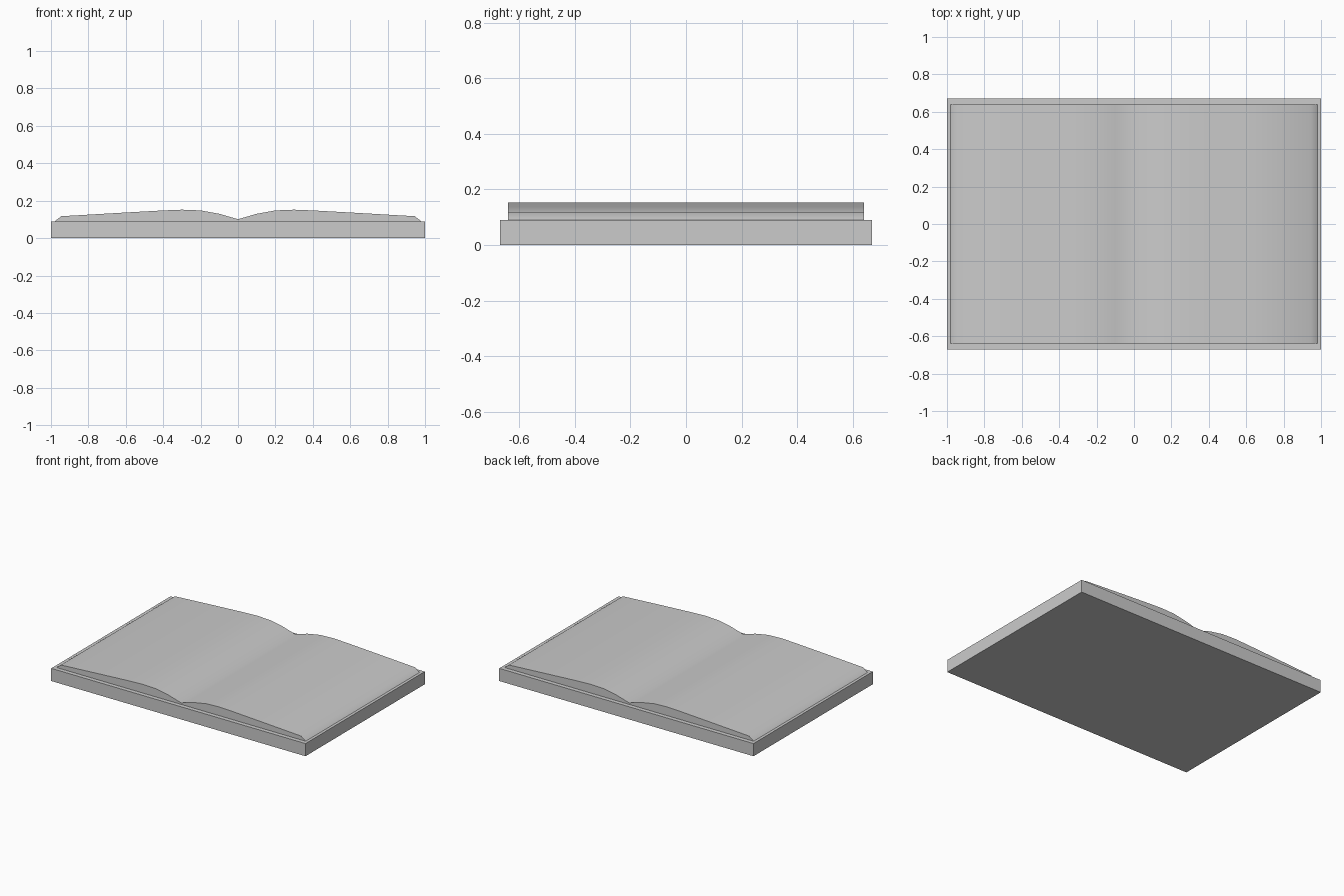
import bpy, bmesh

if "Cube" in bpy.data.objects:
    bpy.data.objects.remove(bpy.data.objects["Cube"])


def extrude_profile(name, points, half_depth):
    """Extrude an x/z outline along y, centred on y = 0."""
    bm = bmesh.new()
    face = bm.faces.new([bm.verts.new((x, -half_depth, z)) for x, z in points])
    ext = bmesh.ops.extrude_face_region(bm, geom=[face])
    verts = [g for g in ext["geom"] if isinstance(g, bmesh.types.BMVert)]
    bmesh.ops.translate(bm, verts=verts, vec=(0, 2 * half_depth, 0))
    bmesh.ops.recalc_face_normals(bm, faces=bm.faces)
    mesh = bpy.data.meshes.new(name)
    bm.to_mesh(mesh)
    bm.free()
    obj = bpy.data.objects.new(name, mesh)
    bpy.context.collection.objects.link(obj)
    return obj


# Flat cover slab
extrude_profile("cover", [(-1, 0), (1, 0), (1, 0.09), (-1, 0.09)], 0.67)

# Open pages: half outline from the centre fold to the outer edge, mirrored
half = [(0.1, 0.13), (0.2, 0.148), (0.3, 0.152), (0.4, 0.148),
        (0.6, 0.137), (0.945, 0.117), (0.98, 0.09)]
outline = [(-x, z) for x, z in reversed(half)] + [(0, 0.101)] + half
pages = extrude_profile("pages", outline, 0.64)

# Smooth page curve with crisp outer edges
bpy.ops.object.select_all(action="DESELECT")
pages.select_set(True)
bpy.context.view_layer.objects.active = pages
bpy.ops.object.shade_smooth_by_angle(angle=0.6)
